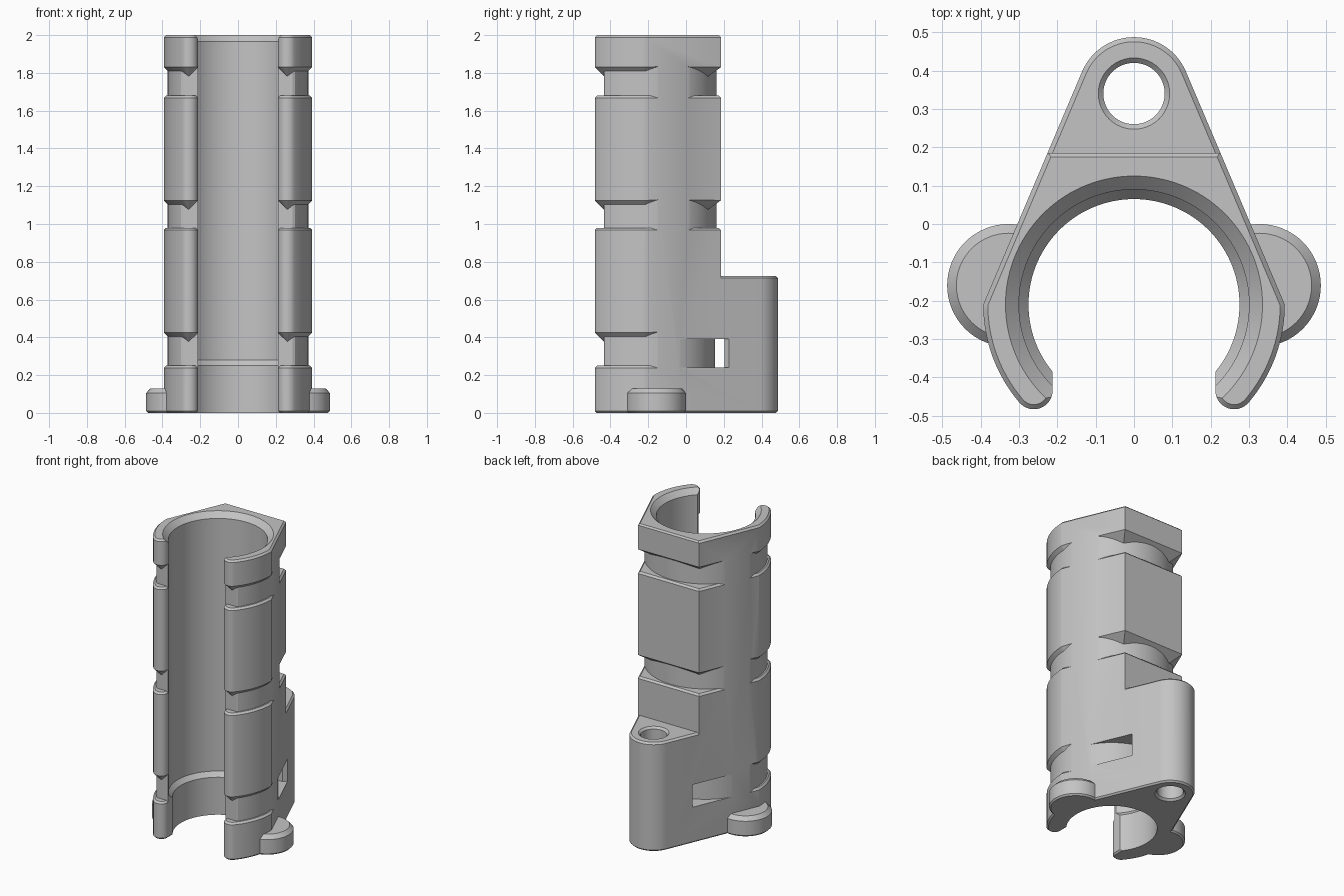
import bpy, bmesh
from math import cos, sin, radians, degrees, atan2
from mathutils import Vector

cube = bpy.data.objects.get("Cube")
if cube:
    bpy.data.objects.remove(cube, do_unlink=True)

BORE_Y, PIN_Y = -0.21, 0.34
ARM_R, TIP_R = 0.393, 0.049
BACK_Y, BOSS_TOP = 0.185, 0.725
GREY = (0.55, 0.55, 0.55, 1)

grey = bpy.data.materials.new("plain grey")
grey.use_nodes = True
grey.diffuse_color = GREY
grey.node_tree.nodes["Principled BSDF"].inputs["Base Color"].default_value = GREY


def arc(cx, cy, r, a0, a1, n):
    """Points on an arc, angles in degrees."""
    angles = [radians(a0 + (a1 - a0) * i / n) for i in range(n + 1)]
    return [(cx + r * cos(a), cy + r * sin(a)) for a in angles]


def inset(points, d, back=1.0):
    """Move a clockwise outline inward by d with mitred corners."""
    result = []
    for i, p in enumerate(points):
        p = Vector(p)
        before = (p - Vector(points[i - 1])).normalized()
        after = (Vector(points[(i + 1) % len(points)]) - p).normalized()
        n1, n2 = Vector((before.y, -before.x)), Vector((after.y, -after.x))
        depth = d * (back if p.y > 0 else 1)
        result.append(p + (n1 + n2) * depth / (1 + n1.dot(n2)))
    return result


def loft(name, points, levels, back=1.0):
    """Solid through insets of one clockwise outline; levels are (z, inset) pairs."""
    bm = bmesh.new()
    rings = [[bm.verts.new((p[0], p[1], z)) for p in inset(points, d, back)]
             for z, d in levels]
    n = len(points)
    for low, high in zip(rings, rings[1:]):
        for i in range(n):
            j = (i + 1) % n
            bm.faces.new((low[i], high[i], high[j], low[j]))
    bm.faces.new(rings[0])
    bm.faces.new(rings[-1][::-1])
    mesh = bpy.data.meshes.new(name)
    bm.to_mesh(mesh)
    bm.free()
    mesh.materials.append(grey)
    obj = bpy.data.objects.new(name, mesh)
    bpy.context.collection.objects.link(obj)
    return obj


def box(name, y0, y1, z0, z1):
    return loft(name, [(-1, y0), (-1, y1), (1, y1), (1, y0)], [(z0, 0), (z1, 0)])


def disc(name, x, y, r, levels, n=64):
    return loft(name, arc(x, y, r, 360, 360 / n, n - 1), levels)


def volume(mesh):
    bm = bmesh.new()
    bm.from_mesh(mesh)
    result = bm.calc_volume()
    bm.free()
    return result


def combine(target, tool, operation="DIFFERENCE"):
    """Apply a boolean with the first solver giving a sound volume; discard the tool."""
    start = volume(target.data)
    mod = target.modifiers.new("boolean", "BOOLEAN")
    mod.operation, mod.object = operation, tool
    for solver, tolerant in (("MANIFOLD", False), ("EXACT", False), ("EXACT", True)):
        mod.solver, mod.use_hole_tolerant = solver, tolerant
        graph = bpy.context.evaluated_depsgraph_get()
        mesh = bpy.data.meshes.new_from_object(target.evaluated_get(graph))
        end = volume(mesh)
        if end > 0.2 * start and abs(end - start) > 1e-6:
            break
    target.modifiers.remove(mod)
    target.data = mesh
    bpy.data.objects.remove(tool, do_unlink=True)


def mirrored(half):
    return half + [(-x, y) for x, y in reversed(half) if x > 0.001]


# Outlines, clockwise: the right half is mirrored
boss_r, side_angle = 0.147, degrees(atan2(0.39, 0.92))
tip_angle = -40.6
tip = [(ARM_R - TIP_R) * f(radians(tip_angle)) for f in (cos, sin)]
arm = arc(0, BORE_Y, ARM_R, 0, tip_angle, 16)
arm += arc(tip[0], BORE_Y + tip[1], TIP_R, tip_angle, -180, 16)[1:]
arm.append((tip[0] - TIP_R, -0.2))
boss_half = arc(0, PIN_Y, boss_r, 90, side_angle, 16)
boss_outline = mirrored(boss_half + arm)
sleeve_outline = mirrored([(0.225, BACK_Y)] + arm)

# Main body at full height, with chamfered ends
body = loft("clip_body", boss_outline, [(0, 0.01), (0.01, 0), (1.988, 0), (2, 0.012)])

# Step above the pin boss
step = box("step_cutter", 0.0, 0.8, BOSS_TOP - 0.02, 2.1)
combine(step, loft("back_keep", [(-2, -1), (-2, BACK_Y), (2, BACK_Y), (2, -1)],
                   [(0.5, 0), (1.99, 0), (2.2, 0.21)]))
combine(step, loft("boss_keep", boss_outline,
                   [(BOSS_TOP - 0.04, -0.028), (BOSS_TOP, 0.012)]))
combine(body, step)

# Strap grooves: flat floor, sloping ceiling, round core
core = [(x, max(y, -0.435)) for x, y in arc(0, BORE_Y, 0.372, 360, 3, 119)]
for floor, ceiling, back_limit in ((0.25, 0.425, -0.05), (0.98, 1.125, 0.8), (1.68, 1.83, 0.8)):
    groove = box("groove_cutter", -0.8, back_limit, floor - 0.02, ceiling + 0.01)
    combine(groove, loft("floor_keep", sleeve_outline,
                         [(floor - 0.03, -0.018), (floor, 0.012)]))
    combine(groove, loft("ceiling_keep", sleeve_outline,
                         [(ceiling - 0.048, 0.048), (ceiling + 0.02, -0.02)], 1.4))
    combine(groove, loft("core_keep", core, [(floor - 0.1, 0), (ceiling + 0.1, 0)]))
    combine(body, groove)

# Strap window between sleeve and boss
window = loft("window_cutter", mirrored([(0.185, 0.205), (0.5, 0.54), (0.5, -0.04)]),
              [(0.24, 0), (0.39, 0)])
combine(window, disc("window_core", 0, BORE_Y, 0.364, [(0.1, 0), (0.5, 0)], 120))
combine(body, window)

# Rounded feet at both sides
for side in (-1, 1):
    foot = disc("foot", side * 0.327, -0.16, 0.16,
                [(0, 0.01), (0.01, 0), (0.105, 0), (0.13, 0.024)])
    combine(body, foot, "UNION")

# Main bore with a lower stop lip and a flared mouth
combine(body, disc("bore_cutter", 0, BORE_Y, 0.3,
                   [(-0.1, 0.025), (0.25, 0.025), (0.28, 0), (1.965, 0), (2.03, -0.065)], 120))

# Pin hole with countersunk ends
combine(body, disc("pin_cutter", 0, PIN_Y, 0.08,
                   [(-0.02, -0.033), (0.013, 0), (0.712, 0), (0.745, -0.033)], 48))

bpy.ops.object.select_all(action="DESELECT")
body.select_set(True)
bpy.context.view_layer.objects.active = body
bpy.ops.object.shade_smooth_by_angle(angle=radians(25))
